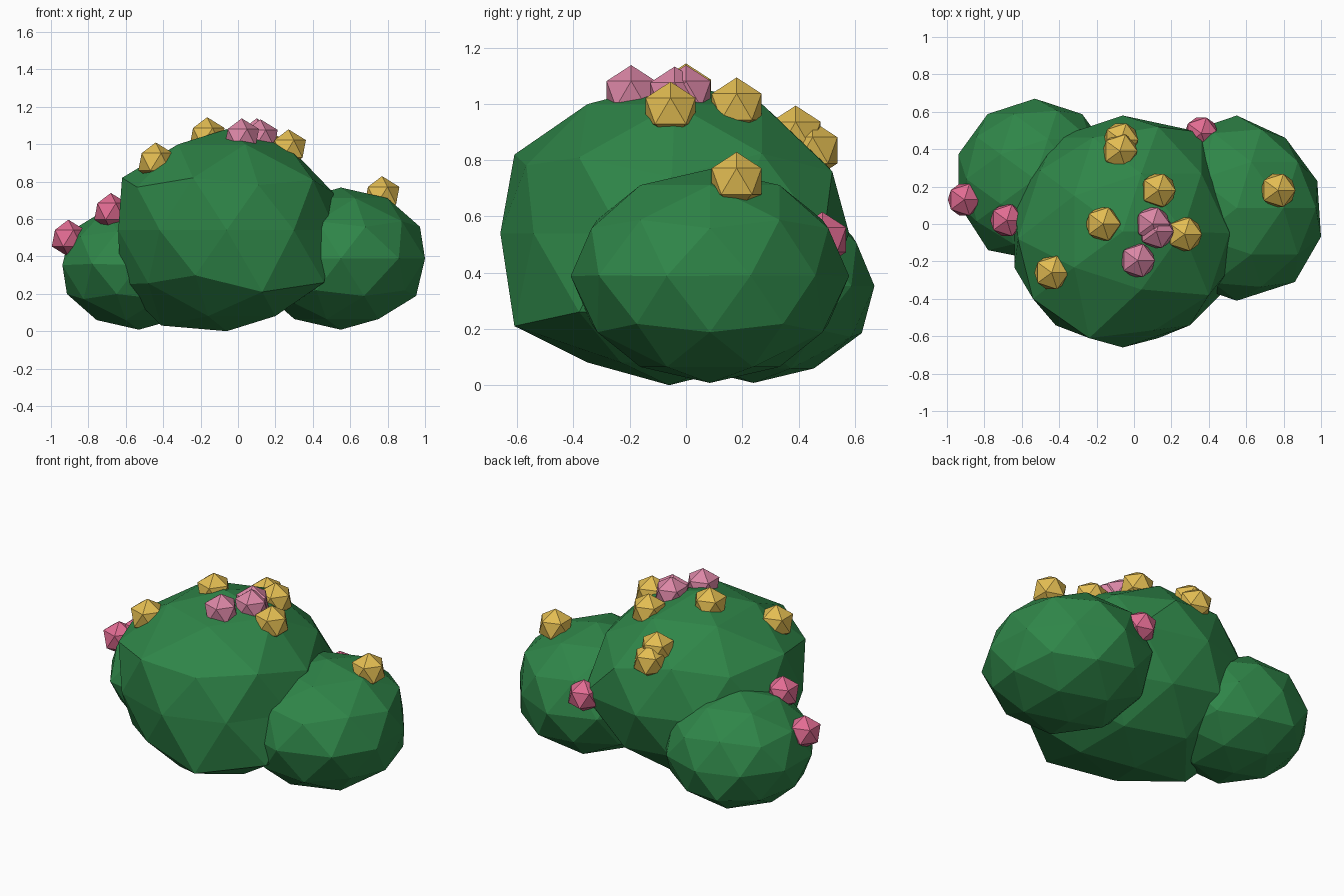
import bpy, bmesh
from mathutils import Vector, Matrix

cube = bpy.data.objects.get("Cube")
if cube:
    bpy.data.objects.remove(cube)


def material(name, rgb):
    m = bpy.data.materials.new(name)
    m.use_nodes = True
    m.diffuse_color = (*rgb, 1)
    m.node_tree.nodes["Principled BSDF"].inputs["Base Color"].default_value = (*rgb, 1)
    return m


green = material("leaf green", (0.028, 0.235, 0.065))
yellow = material("blossom yellow", (0.77, 0.51, 0.085))
pink = material("soft pink", (0.71, 0.24, 0.38))
rose = material("deep rose", (0.76, 0.15, 0.29))


# Flat-shaded icosphere object, with a few corners pulled out of shape
def ball(name, mat, detail, centre, size, pulls=()):
    bm = bmesh.new()
    bmesh.ops.create_icosphere(bm, subdivisions=detail, radius=1,
                               matrix=Matrix.LocRotScale(Vector(centre), None, Vector(size)))
    for p in map(Vector, pulls):
        min(bm.verts, key=lambda v: (v.co - p).length).co = p
    mesh = bpy.data.meshes.new(name)
    bm.to_mesh(mesh)
    bm.free()
    mesh.materials.append(mat)
    bpy.context.collection.objects.link(bpy.data.objects.new(name, mesh))


# Foliage lobes
ball("main_foliage", green, 2, (-0.06, -0.04, 0.54), (0.61, 0.62, 0.54), [
    (-0.24, -0.61, 0.82), (0.13, -0.61, 0.21), (-0.62, -0.08, 0.82),
    (-0.63, -0.04, 0.25), (0.51, -0.05, 0.74), (-0.41, -0.04, 0.03),
    (0.46, -0.38, 0.26), (-0.54, -0.4, 0.77), (0.4, -0.38, 0.81),
    (0.13, 0.52, 0.76), (0.36, 0.49, 0.53), (-0.06, -0.06, 0.0)])
ball("left_foliage", green, 2, (0.55, 0.085, 0.388), (0.473, 0.495, 0.38), [
    (0.81, 0.46, 0.39), (0.98, 0.23, 0.39), (0.86, -0.31, 0.39)])
ball("right_foliage", green, 2, (-0.53, 0.24, 0.353), (0.43, 0.43, 0.345), [
    (-0.78, -0.14, 0.36), (-0.65, 0.625, 0.185)])


# Blossoms: upright icosahedra half sunk into the foliage
def blossoms(name, mat, radius, places):
    for i, place in enumerate(places):
        ball(f"{name}_{i + 1}", mat, 1, place, [radius] * 3)


blossoms("yellow_blossom", yellow, 0.104, [
    (-0.165, 0.0, 1.04), (-0.44, -0.26, 0.905), (0.27, -0.055, 0.975),
    (0.13, 0.18, 0.99), (-0.075, 0.39, 0.89), (-0.07, 0.45, 0.835),
    (0.77, 0.18, 0.725)])
blossoms("pink_blossom", pink, 0.103, [
    (0.1, 0.0, 1.035), (0.12, -0.04, 1.03), (0.02, -0.195, 1.035)])
blossoms("rose_blossom", rose, 0.099, [
    (0.36, 0.485, 0.517), (-0.907, 0.13, 0.497), (-0.68, 0.02, 0.64)])
